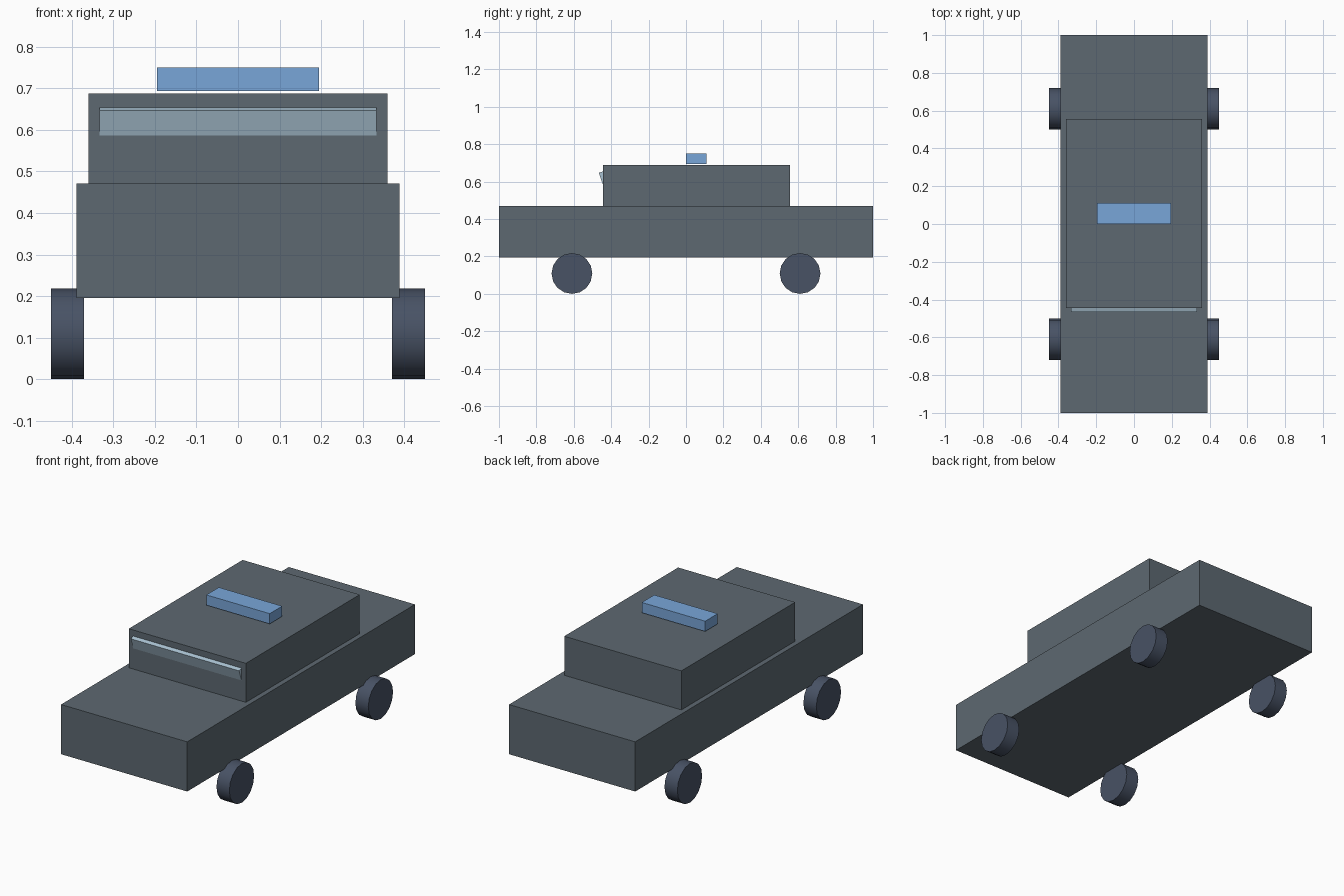
import bpy
from math import sin, cos, radians

if "Cube" in bpy.data.objects:
    bpy.data.objects.remove(bpy.data.objects["Cube"])


def material(name, rgb):
    m = bpy.data.materials.new(name)
    m.diffuse_color = (*rgb, 1)
    m.use_nodes = True
    m.node_tree.nodes["Principled BSDF"].inputs["Base Color"].default_value = m.diffuse_color
    return m


paint = material("slate_paint", (0.11, 0.14, 0.165))
rubber = material("rubber", (0.065, 0.085, 0.13))
blue = material("beacon_blue", (0.19, 0.38, 0.69))
glass = material("glass", (0.40, 0.54, 0.65))


def box(name, lo, hi, mat, tilt=0.0):
    """Box between two corners, optionally tilted about x."""
    bpy.ops.mesh.primitive_cube_add(size=1)
    ob = bpy.context.object
    ob.name = name
    size = [b - a for a, b in zip(lo, hi)]
    for v in ob.data.vertices:
        v.co = [c * s for c, s in zip(v.co, size)]
    ob.location = [(a + b) / 2 for a, b in zip(lo, hi)]
    ob.rotation_euler.x = tilt
    ob.data.materials.append(mat)
    return ob


# Main body, cabin and roof beacon
box("body", (-0.388, -1, 0.195), (0.388, 1, 0.471), paint)
box("cabin", (-0.36, -0.445, 0.471), (0.36, 0.555, 0.688), paint)
box("roof_beacon", (-0.195, 0.0, 0.693), (0.195, 0.11, 0.75), blue)

# Windscreen: slab leaning forward, only its upper edge pokes out of the cabin
tilt, height, thick = radians(19), 0.16, 0.03
screen = box("windscreen", (-0.333, -thick / 2, -height / 2),
             (0.333, thick / 2, height / 2), glass, tilt)
# place the slab so its top front corner is at y -0.466, z 0.647
dy, dz = -thick / 2, height / 2
screen.location = (0, -0.466 - (dy * cos(tilt) - dz * sin(tilt)),
                   0.647 - (dy * sin(tilt) + dz * cos(tilt)))

# Wheels
for side, sx in (("left", -1), ("right", 1)):
    for end, y in (("front", -0.61), ("rear", 0.61)):
        bpy.ops.mesh.primitive_cylinder_add(
            vertices=16, radius=0.109, depth=0.079,
            location=(sx * 0.4105, y, 0.109), rotation=(0, radians(90), 0))
        wheel = bpy.context.object
        wheel.name = f"{end}_{side}_wheel"
        wheel.data.materials.append(rubber)
        bpy.ops.object.shade_smooth_by_angle(angle=radians(30))
